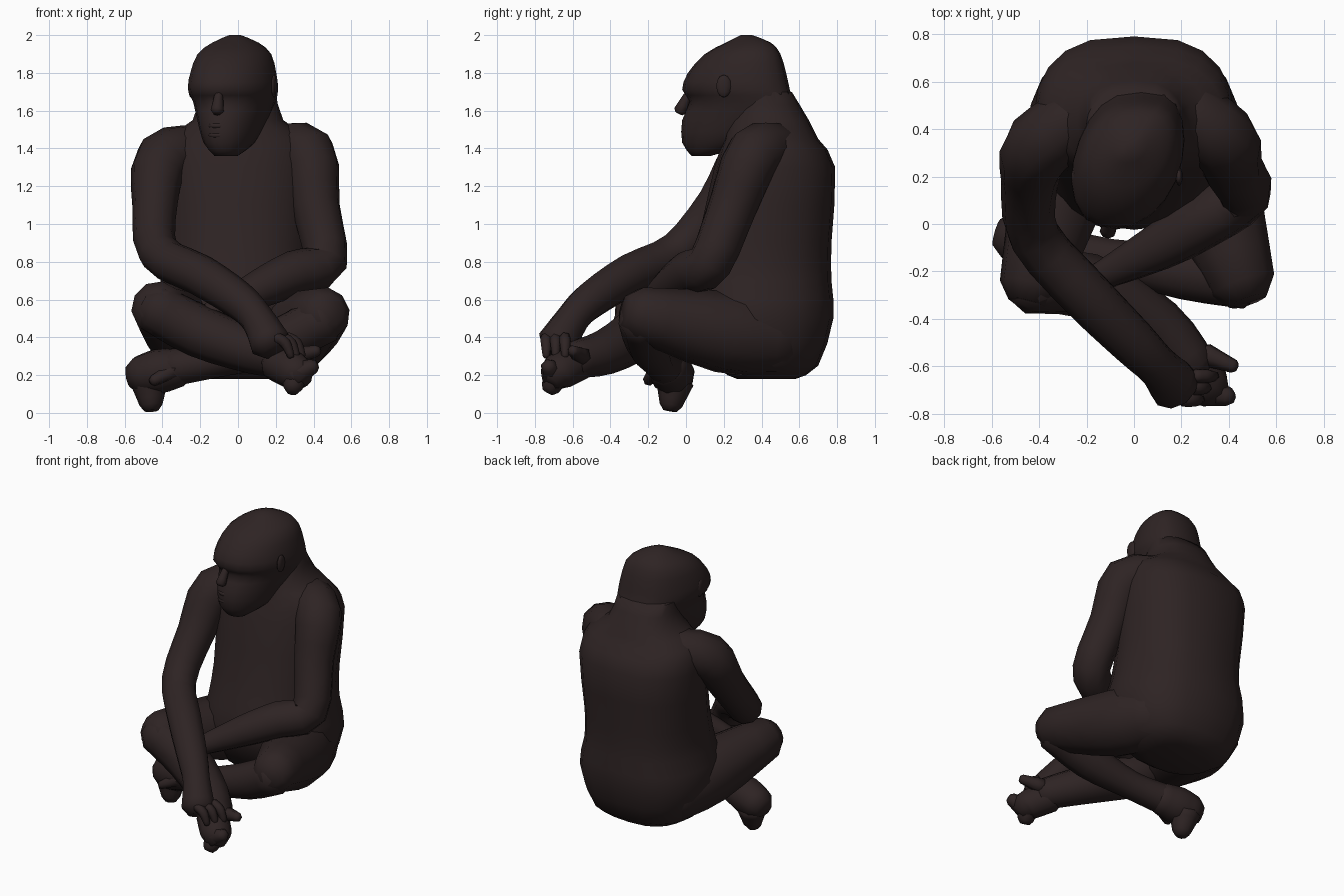
import bpy
import bmesh
import math
from mathutils import Vector

cube = bpy.data.objects.get("Cube")
if cube:
    bpy.data.objects.remove(cube, do_unlink=True)

# One dark brown coat for the whole animal
fur = bpy.data.materials.new("dark_brown_fur")
fur.use_nodes = True
fur.diffuse_color = (.027, .017, .017, 1)
shader = next(node for node in fur.node_tree.nodes if node.type == 'BSDF_PRINCIPLED')
shader.inputs["Base Color"].default_value = fur.diffuse_color
shader.inputs["Roughness"].default_value = .9


def finish(name, bm):
    """Turn a bmesh into a smooth shaded object with the fur material."""
    bmesh.ops.recalc_face_normals(bm, faces=bm.faces)
    mesh = bpy.data.meshes.new(name)
    bm.to_mesh(mesh)
    bm.free()
    mesh.materials.append(fur)
    part = bpy.data.objects.new(name, mesh)
    bpy.context.collection.objects.link(part)
    bpy.ops.object.select_all(action='DESELECT')
    part.select_set(True)
    bpy.context.view_layer.objects.active = part
    bpy.ops.object.shade_smooth_by_angle(angle=math.radians(70))


def skin(name, rings):
    """Bridge rings of points into a closed tube."""
    bm = bmesh.new()
    loops = [[bm.verts.new(point) for point in ring] for ring in rings]
    for lower, upper in zip(loops, loops[1:]):
        for i in range(len(lower)):
            bm.faces.new((lower[i - 1], lower[i], upper[i], upper[i - 1]))
    bm.faces.new(loops[0])
    bm.faces.new(loops[-1])
    finish(name, bm)


def spline(rows, steps):
    """Pass a smooth curve through rows of four values."""
    keys = [Vector(row) for row in rows]
    keys = [keys[0]] + keys + [keys[-1]]
    result = []
    for before, start, end, after in zip(keys, keys[1:], keys[2:], keys[3:]):
        leave, arrive = (end - before) / 2, (after - start) / 2
        for step in range(steps):
            t = step / steps
            blend = t * t * (3 - 2 * t)
            result.append(start.lerp(end, blend)
                          + leave * t * (1 - t) ** 2 - arrive * t * t * (1 - t))
    return result + [keys[-1]]


def circle(sides):
    """Cosine and sine pairs around a circle."""
    angles = [math.tau * i / sides for i in range(sides)]
    return [(math.cos(angle), math.sin(angle)) for angle in angles]


def stack(name, levels, centre, turn):
    """Upright body from levels of height, half width, front and back."""
    rings = []
    for height, half, front, back in spline(levels, 2):
        ring = []
        for across, along in circle(20):
            y = (front + back) / 2 + along * (back - front) / 2
            # The back is boxier than the front
            power = .7 if along > 0 else .9
            width = math.copysign(abs(across) ** power, across) * half
            ring.append((centre + width + turn * (y - .3), y, height))
        rings.append(ring)
    skin(name, rings)


def limb(name, *joints, sides=10):
    """Round tube with domed ends through joints of x, y, z and radius."""
    path = [(row.to_3d(), row.w) for row in spline(joints, 3)]
    for end, inner in ((0, 1), (-1, -2)):
        point, radius = path[end]
        outward = (point - path[inner][0]).normalized()
        dome = (point + outward * radius / 2, radius * .6)
        path.insert(0 if end == 0 else len(path), dome)
    normal = (path[1][0] - path[0][0]).orthogonal()
    rings = []
    for i, (point, radius) in enumerate(path):
        before = path[max(i - 1, 0)][0]
        after = path[min(i + 1, len(path) - 1)][0]
        along = (after - before).normalized()
        # Carry the normal along so the tube never twists
        normal = (normal - along * normal.dot(along)).normalized()
        side = along.cross(normal)
        rings.append([point + (normal * c + side * s) * radius
                      for c, s in circle(sides)])
    skin(name, rings)


def blob(name, centre, size):
    """Squashed ball for small features."""
    bm = bmesh.new()
    bmesh.ops.create_uvsphere(bm, u_segments=10, v_segments=6, radius=1)
    bmesh.ops.scale(bm, vec=size, verts=bm.verts)
    bmesh.ops.translate(bm, vec=centre, verts=bm.verts)
    finish(name, bm)


# Hunched torso with a soft belly, rising into a thick neck
stack("torso", [
    (.18, .2, .27, .58),
    (.25, .35, .15, .7),
    (.5, .45, -.02, .78),
    (.7, .41, 0, .77),
    (.9, .4, .06, .77),
    (1.3, .42, .15, .79),
    (1.45, .38, .2, .7),
    (1.55, .24, .22, .65),
    (1.7, .2, .28, .56)], centre=0, turn=0)

# Head, turned a little to its right
stack("head", [
    (1.36, .06, .03, .13),
    (1.43, .13, -.02, .35),
    (1.55, .18, -.02, .57),
    (1.65, .21, .02, .57),
    (1.71, .23, -.02, .55),
    (1.8, .22, .01, .53),
    (1.9, .19, .1, .5),
    (1.96, .12, .21, .45),
    (2, .03, .29, .35)], centre=-.02, turn=.2)

# Face features
limb("nose", (-.1, .02, 1.7, .02), (-.11, -.03, 1.6, .035), sides=8)
for label, height in (("upper_lip", 1.52), ("lower_lip", 1.47)):
    blob(label, (-.1, .01, height), (.06, .035, .02))
for label, x in (("right_ear", -.25), ("left_ear", .19)):
    blob(label, (x, .2, 1.73), (.015, .04, .06))

# Right arm, reaching across the front to the far foot
limb("right_arm",
     (-.2, .47, 1.4, .13),
     (-.4, .33, 1.34, .15),
     (-.44, .17, 1.1, .12),
     (-.42, -.05, .85, .11),
     (-.2, -.3, .73, .11),
     (0, -.5, .6, .1),
     (.1, -.6, .5, .09),
     (.17, -.68, .37, .11))

# Left arm, folded in behind the right one
limb("left_arm",
     (.2, .5, 1.4, .13),
     (.37, .36, 1.37, .15),
     (.41, .25, 1.1, .13),
     (.46, .13, .8, .12),
     (.3, .02, .74, .12),
     (.1, -.1, .65, .1),
     (-.2, -.25, .5, .05))

# Drooping fingers of the right hand
for i in range(3):
    x, y = .2 + i * .03, -.74 + i * .05
    limb("right_finger", (x, y, .4, .03), (x + .05, y, .37, .03),
         (x + .08, y, .3, .02), sides=6)

# Crossed legs
limb("right_thigh", (-.2, .5, .4, .2), (-.3, .2, .46, .21), (-.43, -.27, .56, .14))
limb("left_thigh", (.2, .5, .4, .2), (.3, .2, .43, .22), (.46, -.26, .53, .14))
limb("right_shin",
     (-.45, -.25, .56, .13),
     (-.2, -.26, .43, .14),
     (.1, -.43, .32, .12),
     (.25, -.6, .28, .1))
limb("left_shin",
     (.46, -.23, .5, .13),
     (.2, -.2, .37, .12),
     (-.1, -.15, .28, .09),
     (-.35, -.1, .24, .1))

# Feet with blunt toes and a grasping big toe
limb("right_foot", (.2, -.57, .27, .1), (.3, -.67, .22, .1), (.33, -.7, .19, .08))
limb("right_toes", (.3, -.7, .2, .07), (.4, -.73, .25, .04), sides=6)
limb("right_foot_ball", (.3, -.68, .2, .07), (.29, -.72, .13, .05), sides=8)
limb("right_big_toe", (.3, -.55, .3, .05), (.42, -.6, .33, .03), sides=6)
limb("left_foot", (-.3, -.1, .24, .1), (-.42, -.08, .22, .12), (-.53, -.05, .2, .1))
limb("left_toes", (-.47, -.06, .16, .1), (-.46, -.08, .04, .06), sides=8)
limb("left_big_toe", (-.33, -.15, .23, .05), (-.45, -.2, .17, .03), sides=6)
